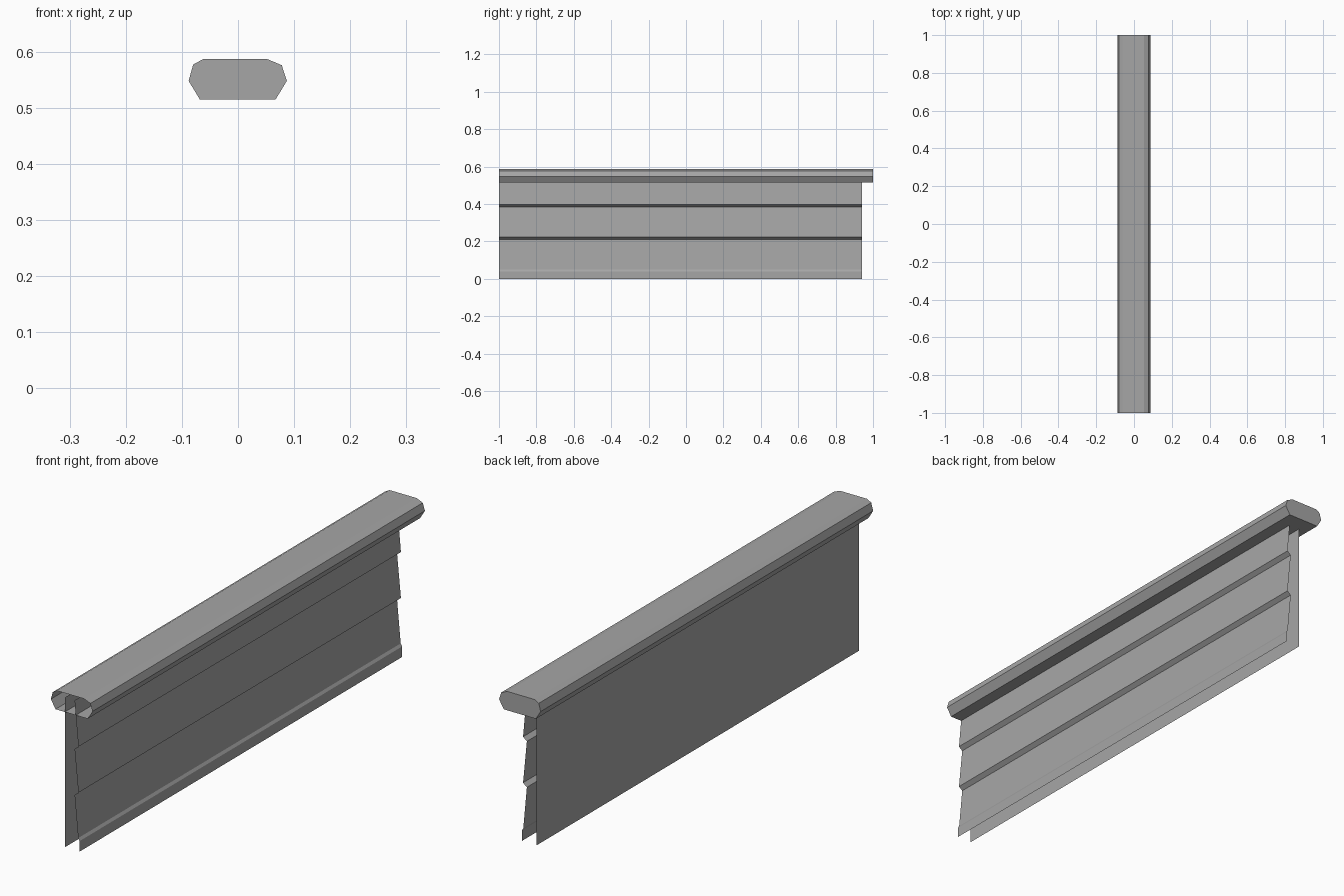
import bpy
import bmesh

cube = bpy.data.objects.get("Cube")
if cube:
    bpy.data.objects.remove(cube, do_unlink=True)

grey = bpy.data.materials.new("plain_grey")
grey.use_nodes = True
colour = (0.38, 0.38, 0.38, 1)
grey.diffuse_color = colour
grey.node_tree.nodes["Principled BSDF"].inputs["Base Color"].default_value = colour


def extrude_profile(name, profile, front, back, closed=False):
    """Sweep an (x, z) profile along y as a thin sheet; closed ones get a back end."""
    bm = bmesh.new()
    near = [bm.verts.new((x, front, z)) for x, z in profile]
    far = [bm.verts.new((x, back, z)) for x, z in profile]
    count = len(profile)
    for i in range(count if closed else count - 1):
        j = (i + 1) % count
        bm.faces.new((near[i], near[j], far[j], far[i]))
    if closed:
        bm.faces.new(far)
    bm.normal_update()
    mesh = bpy.data.meshes.new(name)
    bm.to_mesh(mesh)
    bm.free()
    mesh.materials.append(grey)
    obj = bpy.data.objects.new(name, mesh)
    bpy.context.collection.objects.link(obj)
    return obj


FRONT, WALL_BACK, CAP_BACK = -1.0, 0.94, 1.0
WALL_TOP = 0.57

# Flat inner wall sheet
extrude_profile("inner_wall", [(-0.029, 0), (-0.029, WALL_TOP)], FRONT, WALL_BACK)

# Lapped siding: base strip with a small bevel, then three leaning boards
siding = [(0.033, 0), (0.033, 0.04), (0.027, 0.05)]
for joint in (0.21, 0.385):
    siding += [(0.012, joint), (0.028, joint + 0.013)]
siding.append((0.012, WALL_TOP))
extrude_profile("lapped_siding", siding[::-1], FRONT, WALL_BACK)

# Hollow top rail, open at the front and closed at the back
rail = [(-0.068, 0.515), (-0.088, 0.548), (-0.080, 0.577), (-0.062, 0.587),
        (0.052, 0.587), (0.078, 0.576), (0.087, 0.548), (0.067, 0.515)]
extrude_profile("top_rail", rail, FRONT, CAP_BACK, closed=True)
